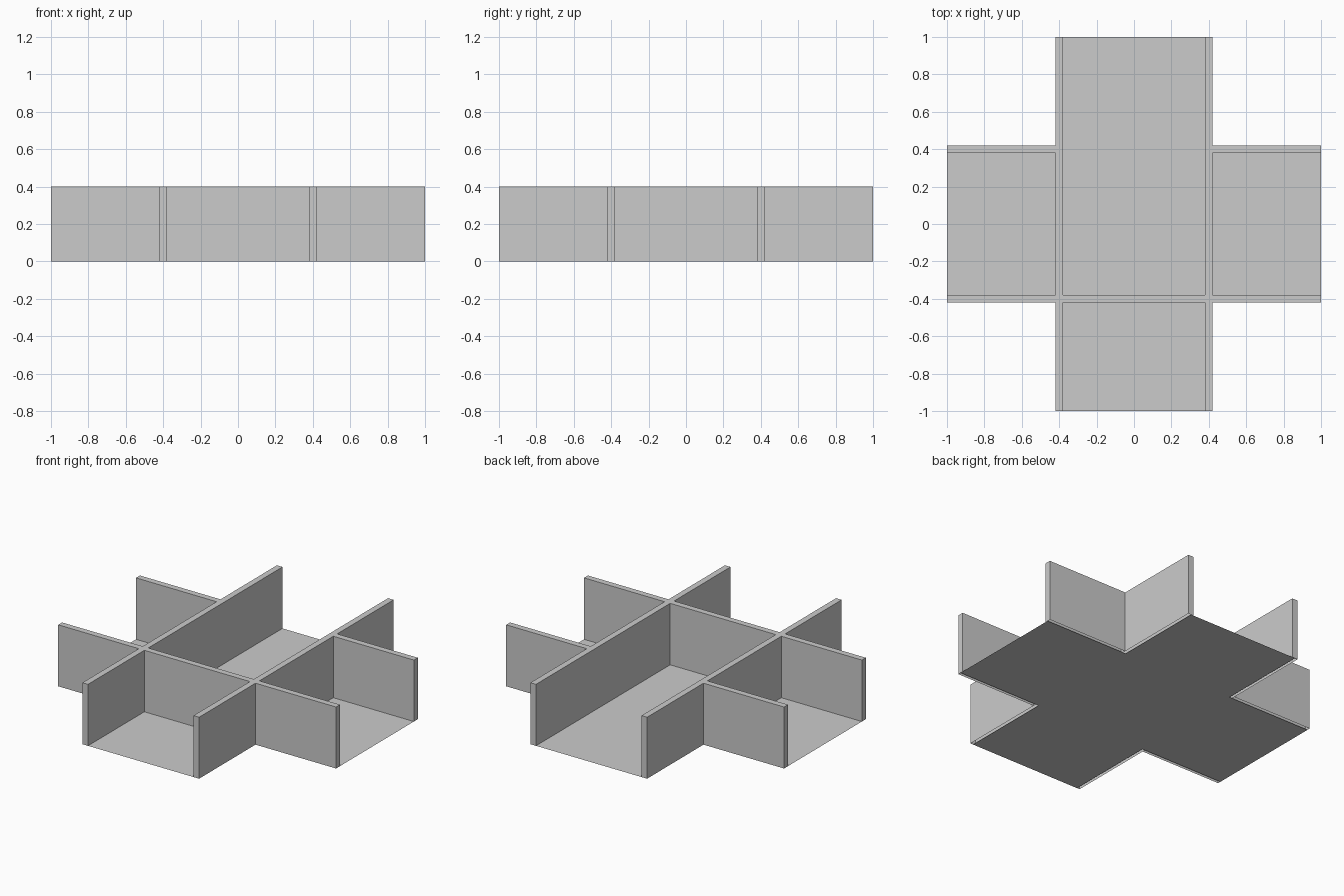
import bpy, bmesh

if "Cube" in bpy.data.objects:
    bpy.data.objects.remove(bpy.data.objects["Cube"])

HEIGHT = 0.4
C = 0.4          # wall centre line
T = 0.02         # half the wall thickness
IN, OUT = C - T, C + T


def finish(name, bm):
    mesh = bpy.data.meshes.new(name)
    bm.to_mesh(mesh)
    bm.free()
    obj = bpy.data.objects.new(name, mesh)
    bpy.context.collection.objects.link(obj)
    return obj


def wall(name, x, y, hidden_x=()):
    """Upright box over x and y ranges; bottom and butted end faces stay open."""
    bm = bmesh.new()
    bmesh.ops.create_cube(bm, size=1)
    for v in bm.verts:
        v.co.x = x[v.co.x > 0]
        v.co.y = y[v.co.y > 0]
        v.co.z = HEIGHT if v.co.z > 0 else 0
    bm.normal_update()
    hidden = [f for f in bm.faces if f.normal.z < -0.5
              or (abs(f.normal.x) > 0.5
                  and any(abs(f.calc_center_median().x - h) < 1e-4 for h in hidden_x))]
    bmesh.ops.delete(bm, geom=hidden, context='FACES_ONLY')
    return finish(name, bm)


# Thin cross-shaped floor, running to the wall centre lines
bm = bmesh.new()
stops = (-1, -C, C, 1)
grid = [[bm.verts.new((x, y, 0)) for y in stops] for x in stops]
for i, j in ((1, 1), (0, 1), (2, 1), (1, 0), (1, 2)):
    bm.faces.new((grid[i][j], grid[i + 1][j], grid[i + 1][j + 1], grid[i][j + 1]))
bmesh.ops.delete(bm, geom=[v for v in bm.verts if not v.link_faces], context='VERTS')
finish("floor", bm)

# Two full-length walls and the short side-arm walls that butt against them
for side, s in (("left", -1), ("right", 1)):
    wall(f"{side}_long_wall", sorted((s * IN, s * OUT)), (-1, 1))
    for end, e in (("front", -1), ("back", 1)):
        wall(f"{end}_{side}_arm_wall", sorted((s * OUT, s)),
             sorted((e * IN, e * OUT)), hidden_x=(s * OUT,))

# Divider across the front arm; the back arm stays open to the centre
wall("front_divider", (-IN, IN), (-OUT, -IN), hidden_x=(-IN, IN))
